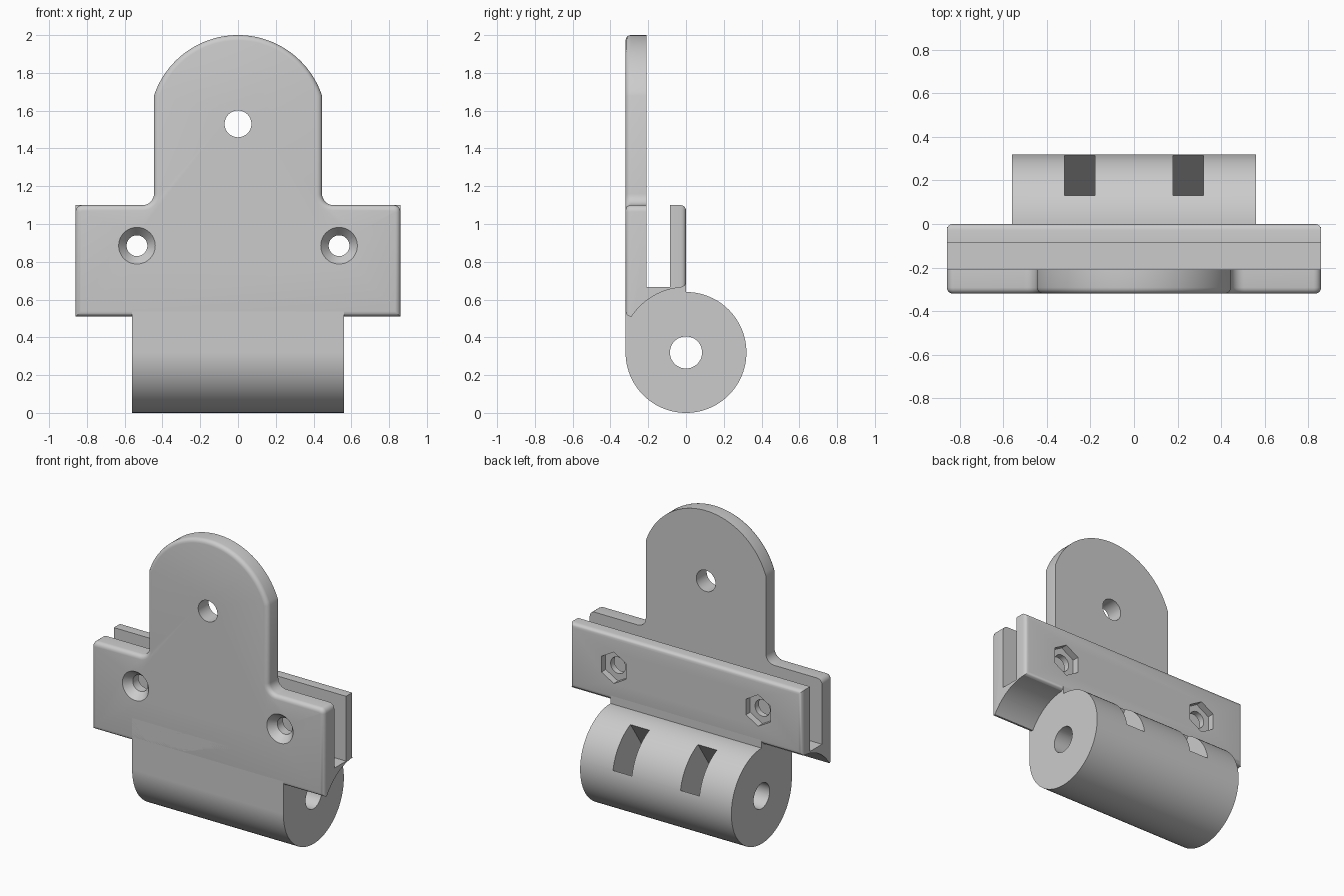
import bpy, bmesh
from math import sin, cos, pi, radians
from mathutils import Matrix, Vector

if "Cube" in bpy.data.objects:
    bpy.data.objects.remove(bpy.data.objects["Cube"])

GREY = (0.6, 0.6, 0.6, 1)
mat = bpy.data.materials.new("plain_grey")
mat.use_nodes = True
mat.diffuse_color = GREY
mat.node_tree.nodes["Principled BSDF"].inputs["Base Color"].default_value = GREY


def arc(u, v, r, a0, a1, n):
    """Points on an arc, angles in degrees."""
    steps = [radians(a0 + (a1 - a0) * i / n) for i in range(n + 1)]
    return [(u + r * cos(a), v + r * sin(a)) for a in steps]


def circle(u, v, r, n=48, start=0):
    return arc(u, v, r, start, start + 360, n)[:-1]


def make(name, bm):
    bmesh.ops.recalc_face_normals(bm, faces=bm.faces)
    mesh = bpy.data.meshes.new(name)
    bm.to_mesh(mesh)
    bm.free()
    mesh.materials.append(mat)
    obj = bpy.data.objects.new(name, mesh)
    bpy.context.collection.objects.link(obj)
    return obj


def prism(name, pts, axis, lo, hi, bevel_y=None, width=0.028):
    """Extrude a profile along x (y, z points) or y (x, z points)."""
    bm = bmesh.new()
    place = (lambda p, t: (t, *p)) if axis == "x" else (lambda p, t: (p[0], t, p[1]))
    face = bm.faces.new([bm.verts.new(place(p, lo)) for p in pts])
    ext = bmesh.ops.extrude_face_region(bm, geom=[face])
    shift = Vector(place((0, 0), hi - lo))
    bmesh.ops.translate(bm, vec=shift,
                        verts=[g for g in ext["geom"] if isinstance(g, bmesh.types.BMVert)])
    if bevel_y is not None:
        edges = [e for e in bm.edges if all(abs(v.co.y - bevel_y) < 1e-4 for v in e.verts)]
        bmesh.ops.bevel(bm, geom=edges, offset=width, segments=4, profile=0.5, affect="EDGES")
    return make(name, bm)


def cut(obj, cutters):
    """Subtract the cutters, then discard them."""
    bpy.context.view_layer.objects.active = obj
    for c in cutters:
        c.hide_render = True
        mod = obj.modifiers.new("cut", "BOOLEAN")
        mod.operation, mod.solver, mod.object = "DIFFERENCE", "EXACT", c
        bpy.ops.object.modifier_apply(modifier=mod.name)
        bpy.data.objects.remove(c)


def countersink(x, z):
    bm = bmesh.new()
    turn = Matrix.Translation((x, -0.3, z)) @ Matrix.Rotation(-pi / 2, 4, "X")
    bmesh.ops.create_cone(bm, cap_ends=True, segments=48, radius1=0.1054,
                          radius2=0.055, depth=0.06, matrix=turn)
    return make("countersink_cutter", bm)


R, AXIS_Z = 0.32, 0.32
BARREL, WING = 0.56, 0.86
FRONT, INNER, TOP = -0.32, -0.21, 1.1
FLOOR, CLEAR = 0.665, 0.345
SCREW_X, SCREW_Z = 0.535, 0.885

# Hinge barrel with pin bore and two slanted blind slots
barrel = prism("hinge_barrel", circle(0, AXIS_Z, R, 96), "x", -BARREL, BARREL)
d = Vector((-0.56, -0.83))
low, high = Vector((0.315, 0.376)), Vector((0.13, 0.612))
slot = [tuple(p) for p in (low - d * 0.3, low + d * 0.34, high + d * 0.45, high - d * 0.3)]
cut(barrel, [prism("bore_cutter", circle(0, AXIS_Z, 0.085), "x", -1, 1)]
    + [prism("slot_cutter", slot, "x", x - 0.07, x + 0.07) for x in (-0.25, 0.25)])

# Front plate: round head, fillets and wings, rounded front rim
half = [(WING, 0.51)]
half += arc(WING - 0.035, TOP - 0.035, 0.035, 0, 90, 5)
half += arc(0.505, TOP + 0.06, 0.06, 270, 180, 8)
half += arc(0, 1.531, 0.469, 18.4, 90, 24)
outline = half + [(-x, z) for x, z in reversed(half[:-1])]
front = prism("front_plate", outline, "y", FRONT, INNER, bevel_y=FRONT)
cutters = [prism("clearance_cutter", circle(0, AXIS_Z, CLEAR, 96), "x", -1, 1),
           prism("hang_hole_cutter", circle(0, 1.53, 0.071), "y", -1, 1)]
for x in (-SCREW_X, SCREW_X):
    cutters += [prism("screw_cutter", circle(x, SCREW_Z, 0.055), "y", -1, 1),
                countersink(x, SCREW_Z)]
cut(front, cutters)

# Rear clamp: slot floor and back plate, rounded rear rim
clamp_pts = arc(0, AXIS_Z, CLEAR, 127.5, 90, 16)
clamp_pts += [(0, TOP), (-0.085, TOP), (-0.085, FLOOR + 0.001), (INNER, FLOOR + 0.001)]
clamp = prism("rear_clamp", clamp_pts, "x", -WING, WING, bevel_y=0)
cutters = []
for x in (-SCREW_X, SCREW_X):
    cutters += [prism("screw_cutter", circle(x, SCREW_Z, 0.055), "y", -1, 1),
                prism("nut_cutter", circle(x, SCREW_Z, 0.105, 6, 30), "y", -0.045, 0.1)]
cut(clamp, cutters)

# Solid web joining the barrel to both plates
web_pts = arc(0, AXIS_Z, R, 180, 90, 24)
web_pts += [(0, 0.72), (-0.05, 0.72), (-0.05, FLOOR), (FRONT, FLOOR)]
web = prism("barrel_web", web_pts, "x", -BARREL, BARREL)

# Smooth rounded surfaces, crisp edges
bpy.ops.object.select_all(action="DESELECT")
for obj in (barrel, front, clamp, web):
    obj.select_set(True)
bpy.context.view_layer.objects.active = barrel
bpy.ops.object.shade_smooth_by_angle(angle=radians(30))
